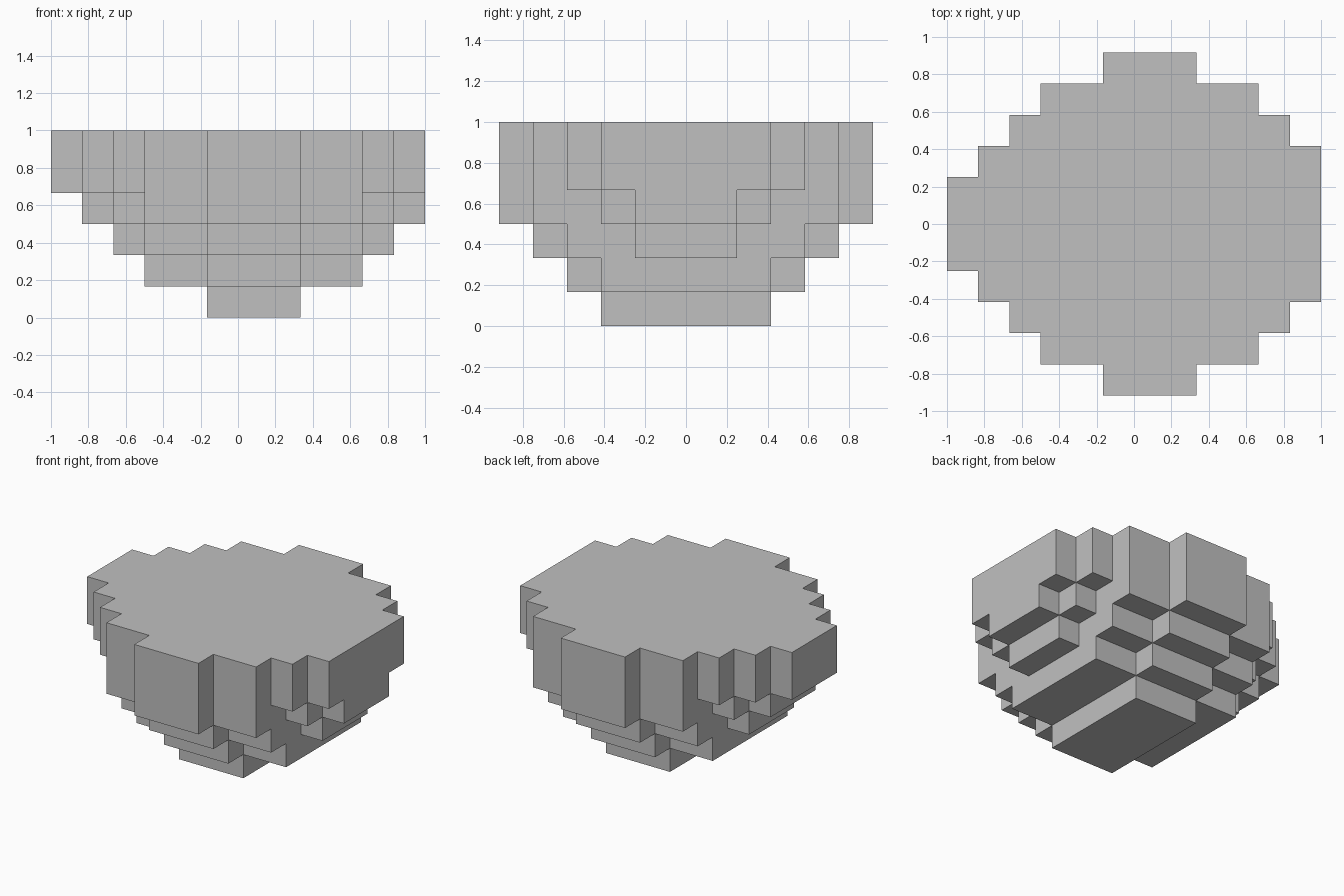
import bpy
import bmesh
from mathutils import Vector

cube = bpy.data.objects.get("Cube")
if cube:
    bpy.data.objects.remove(cube, do_unlink=True)

UNIT = 1 / 6      # size of one block
TOP = 6           # blocks from the ground to the flat top

# Stepped plates: half width, half depth, underside level; all reach the top
PLATES = [
    (1.5, 2.5, 0),
    (3.5, 2.5, 1), (1.5, 3.5, 1),
    (4.5, 1.5, 2), (3.5, 3.5, 2), (1.5, 4.5, 2),
    (5.5, 1.5, 3), (4.5, 2.5, 3), (3.5, 4.5, 3), (1.5, 5.5, 3),
    (5.5, 2.5, 4), (4.5, 3.5, 4),
]


def underside(x, y):
    """Lowest block level of the column centred at x, y."""
    levels = [z for w, d, z in PLATES if abs(x - 0.5) < w and abs(y) < d]
    if x < -5 and abs(y) < 1.5:      # ledge on one side
        levels.append(4)
    return min(levels, default=TOP)


# Fill the columns with blocks
blocks = set()
for i in range(-6, 6):
    for j in range(-5, 6):
        for k in range(underside(i + 0.5, j), TOP):
            blocks.add((i, j, k))

# Keep only the outer faces of the blocks
bm = bmesh.new()
for i, j, k in blocks:
    centre = Vector((i + 0.5, j, k + 0.5))
    for axis in range(3):
        for side in (-1, 1):
            step = [0, 0, 0]
            step[axis] = side
            if (i + step[0], j + step[1], k + step[2]) in blocks:
                continue
            n = Vector(step)
            u = Vector([float(a == (axis + 1) % 3) for a in range(3)])
            v = n.cross(u)
            corners = [centre + (n + a * u + b * v) / 2
                       for a, b in ((-1, -1), (1, -1), (1, 1), (-1, 1))]
            bm.faces.new([bm.verts.new(c * UNIT) for c in corners])

# Weld and merge flat areas into clean polygons
bmesh.ops.remove_doubles(bm, verts=bm.verts, dist=0.001)
bmesh.ops.dissolve_limit(bm, angle_limit=0.01, verts=bm.verts, edges=bm.edges)

mesh = bpy.data.meshes.new("stepped_rock")
bm.to_mesh(mesh)
bm.free()

# Plain grey stone
stone = bpy.data.materials.new("stone_grey")
stone.use_nodes = True
grey = (0.53, 0.53, 0.53, 1)
stone.diffuse_color = grey
stone.node_tree.nodes["Principled BSDF"].inputs["Base Color"].default_value = grey
mesh.materials.append(stone)

rock = bpy.data.objects.new("stepped_rock", mesh)
bpy.context.collection.objects.link(rock)
